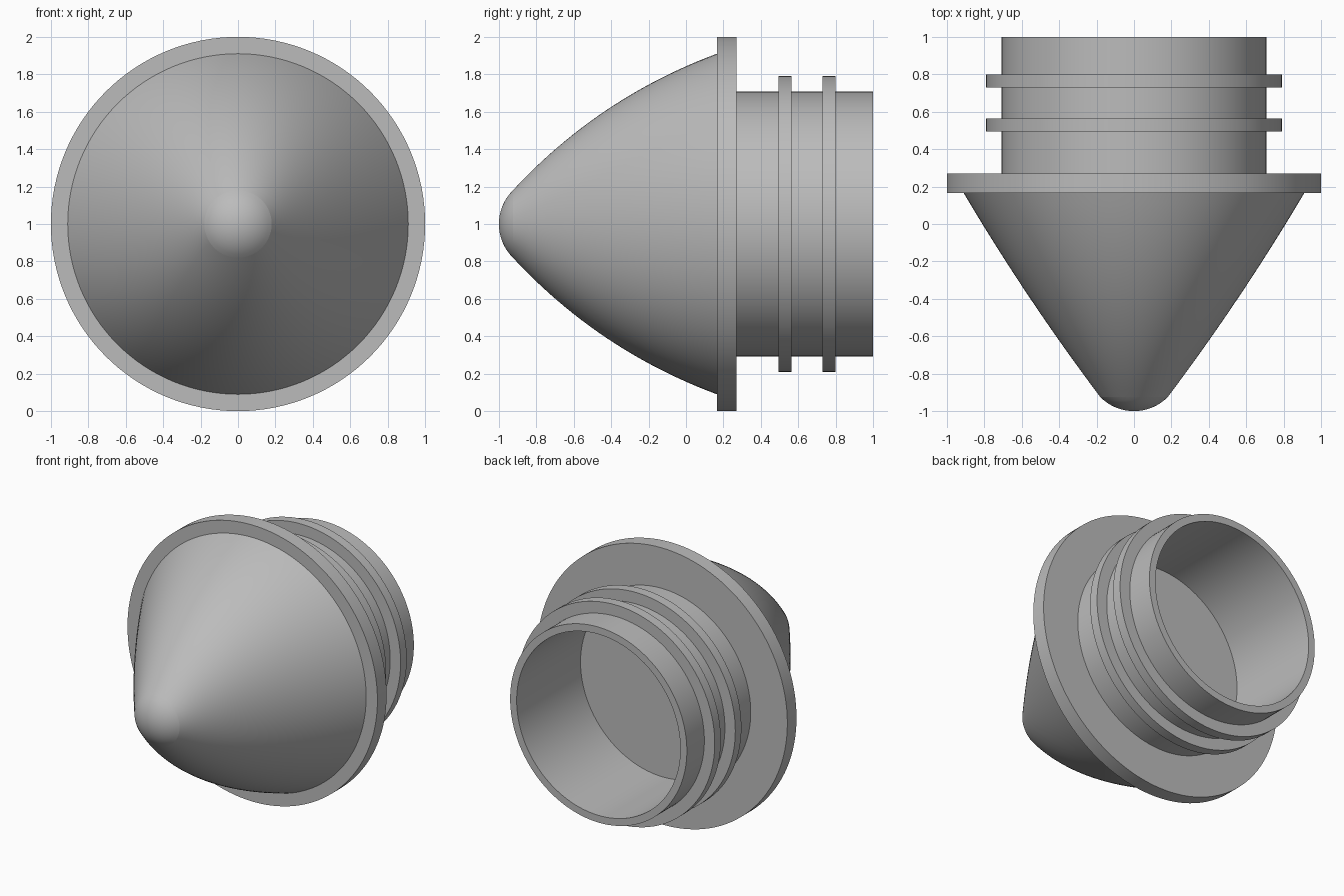
import bpy, bmesh, math

cube = bpy.data.objects.get("Cube")
if cube:
    bpy.data.objects.remove(cube)

SEGMENTS = 128

grey = bpy.data.materials.new("plain_grey")
grey.use_nodes = True
grey.diffuse_color = (0.5, 0.5, 0.5, 1)
grey.node_tree.nodes["Principled BSDF"].inputs["Base Color"].default_value = (0.5, 0.5, 0.5, 1)


def lathe(name, profile, sharp_angle=25):
    """Turn a profile around the y axis; profile(angle) gives (radius, y) points."""
    bm = bmesh.new()
    rows = []
    for i in range(SEGMENTS):
        a = 2 * math.pi * i / SEGMENTS
        rows.append([bm.verts.new((r * math.cos(a), y, 1 + r * math.sin(a)))
                     for r, y in profile(a)])
    for i, row in enumerate(rows):
        nxt = rows[(i + 1) % SEGMENTS]
        for j in range(len(row) - 1):
            bm.faces.new((row[j], row[j + 1], nxt[j + 1], nxt[j]))
    bmesh.ops.remove_doubles(bm, verts=bm.verts, dist=1e-5)
    bmesh.ops.recalc_face_normals(bm, faces=bm.faces)
    mesh = bpy.data.meshes.new(name)
    bm.to_mesh(mesh)
    bm.free()
    mesh.materials.append(grey)
    obj = bpy.data.objects.new(name, mesh)
    bpy.context.collection.objects.link(obj)
    bpy.ops.object.select_all(action='DESELECT')
    obj.select_set(True)
    bpy.context.view_layer.objects.active = obj
    bpy.ops.object.shade_smooth_by_angle(angle=math.radians(sharp_angle))
    return obj


def ring(name, outer, front, back, inner=0):
    return lathe(name, lambda a: [(inner, front), (outer, front), (outer, back),
                                  (inner, back), (inner, front)])


# Nose: fuller bulge above and below than at the sides
TIP_R, TIP_Y, BASE_R, BASE_Y = 0.18, -0.925, 0.91, 0.165


def nose_profile(a):
    dr, dy = BASE_R - TIP_R, BASE_Y - TIP_Y
    length = math.hypot(dr, dy)
    bow = 0.018 + 0.06 * math.sin(a) ** 2
    points = []
    for k in range(25):
        t = k / 24
        push = 4 * bow * t * (1 - t)
        points.append((TIP_R + t * dr + push * dy / length,
                       TIP_Y + t * dy - push * dr / length))
    return points + [(0, BASE_Y)]


lathe("nose", nose_profile)

# Rounded tip: shallow spherical cap
height = TIP_Y + 1
cap_r = (TIP_R ** 2 + height ** 2) / (2 * height)
cap_angle = math.asin(TIP_R / cap_r)
lathe("nose_tip", lambda a: [(cap_r * math.sin(cap_angle * k / 8),
                              -1 + cap_r * (1 - math.cos(cap_angle * k / 8)))
                             for k in range(9)])

# Flange, hollow plug and its two sealing ribs
ring("flange", 1.0, 0.165, 0.27)
ring("plug_tube", 0.707, 0.27, 1.0, inner=0.655)
for name, front in (("front_rib", 0.495), ("rear_rib", 0.73)):
    ring(name, 0.79, front, front + 0.07, inner=0.7)
